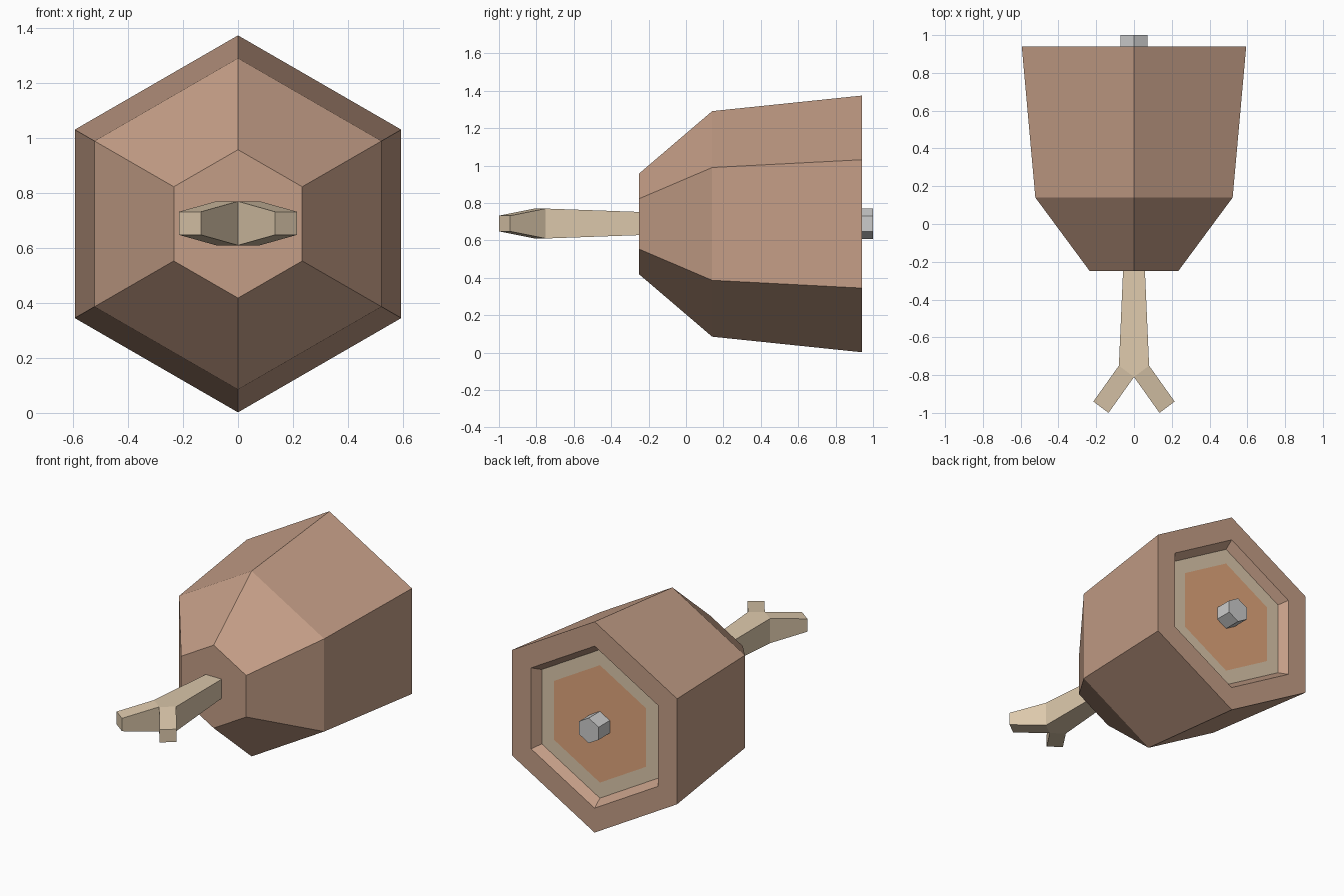
import bpy
import math

if "Cube" in bpy.data.objects:
    bpy.data.objects.remove(bpy.data.objects["Cube"])

CZ = 0.688  # height of the long axis


def material(name, rgb):
    m = bpy.data.materials.new(name)
    m.diffuse_color = (*rgb, 1)
    m.use_nodes = True
    m.node_tree.nodes["Principled BSDF"].inputs["Base Color"].default_value = m.diffuse_color
    return m


def add_object(name, verts, faces, mat=None):
    me = bpy.data.meshes.new(name)
    me.from_pydata(verts, [], faces)
    me.update()
    ob = bpy.data.objects.new(name, me)
    bpy.context.collection.objects.link(ob)
    if mat:
        me.materials.append(mat)
    return ob


def hex_loft(name, profile, mat=None, cap_front=False, cap_back=False):
    """Six-sided loft along y through (y, radius) pairs, corners pointing up."""
    n = 6
    verts = []
    for y, r in profile:
        for k in range(n):
            a = math.radians(90 + 60 * k)
            verts.append((r * math.cos(a), y, CZ + r * math.sin(a)))
    faces = []
    for i in range(len(profile) - 1):
        for k in range(n):
            j = (k + 1) % n
            faces.append((i * n + k, (i + 1) * n + k, (i + 1) * n + j, i * n + j))
    last = (len(profile) - 1) * n
    if cap_front:
        faces.append(tuple(range(n)))
    if cap_back:
        faces.append(tuple(last + k for k in reversed(range(n))))
    return add_object(name, verts, faces, mat)


skin = material("skin", (0.55, 0.34, 0.24))
cream = material("bone_and_fat", (0.72, 0.58, 0.41))
meat = material("meat", (0.75, 0.38, 0.20))

# Skin: tapered body, rim and sloping recess wall
hex_loft("skin", [(-0.25, 0.27), (0.14, 0.603), (0.94, 0.686),
                  (0.94, 0.527), (0.885, 0.483)], skin, cap_front=True)

# Cut face inside the recess: fat ring and meat
hex_loft("fat_ring", [(0.885, 0.483), (0.885, 0.382)], cream)
hex_loft("meat_face", [(0.885, 0.382)], meat, cap_back=True)

# Grey bone stub sticking out of the cut face
hex_loft("bone_stub", [(0.885, 0.082), (1.0, 0.082)], cap_back=True)

# Forked shank bone: plan outline (x, y, half height), anticlockwise from above
half = [(0.08, -0.75, 0.08), (0.215, -0.94, 0.042), (0.135, -1.0, 0.042)]
outline = [(0.058, -0.25, 0.062), (-0.058, -0.25, 0.062)]
outline += [(-x, y, h) for x, y, h in half]
outline += [(0, -0.81, 0.08)]
outline += half[::-1]
n = len(outline)
verts = [(x, y, CZ + 0.002 + s * h) for s in (1, -1) for x, y, h in outline]
plan = [(0, 1, 2, 5, 8), (2, 3, 4, 5), (5, 6, 7, 8)]  # shaft and two prongs
faces = plan + [tuple(n + i for i in reversed(f)) for f in plan]
faces += [(i, n + i, n + (i + 1) % n, (i + 1) % n) for i in range(n)]
add_object("shank_bone", verts, faces, cream)
